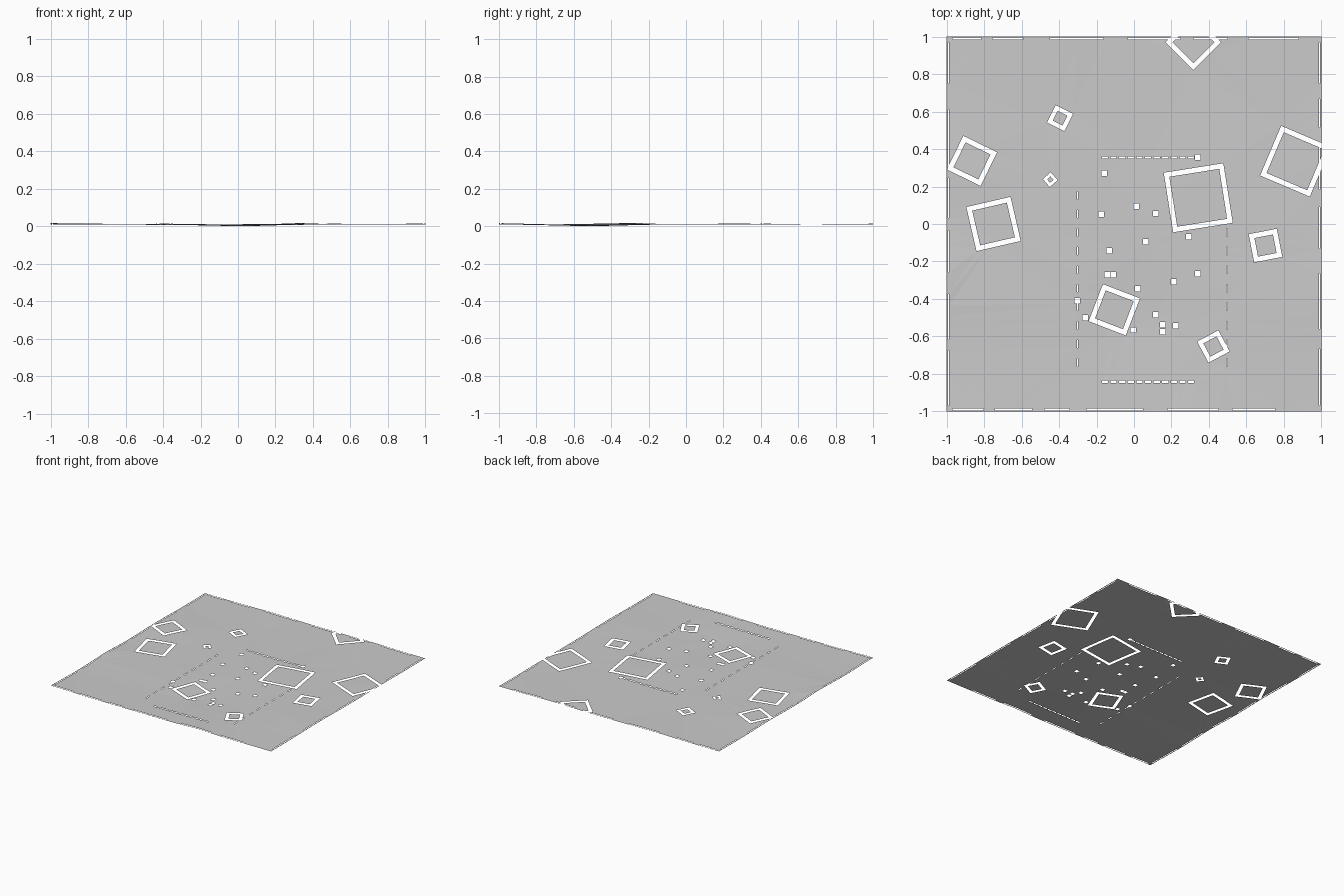
import bpy, math, random
from mathutils import Vector, Matrix
from mathutils.geometry import delaunay_2d_cdt

if "Cube" in bpy.data.objects:
    bpy.data.objects.remove(bpy.data.objects["Cube"])

random.seed(4)

# Square roads: x, y, outer side, angle in degrees, road width
ROADS = [(-.865, .337, .20, -26, .026), (-.75, 0, .242, 13, .026), (-.395, .565, .104, -27, .023),
         (-.447, .237, .056, 41, .016), (.317, .97, .21, 45, .026), (.862, .335, .288, -23, .026),
         (.343, .14, .322, 9, .026), (.702, -.115, .153, 11, .026), (-.105, -.458, .212, -21, .026),
         (.424, -.654, .128, 28, .024)]
# Small square openings
PADS = [(.34, .357), (-.158, .271), (.013, .094), (-.174, .051), (.115, .056), (.062, -.094),
        (.292, -.067), (-.131, -.142), (-.142, -.271), (-.11, -.271), (.34, -.265), (.212, -.308),
        (.019, -.346), (-.303, -.41), (-.26, -.501), (.115, -.485), (-.003, -.566), (.153, -.539),
        (.223, -.544), (.153, -.576)]


class Box:
    """Rotated rectangle used both as a contour and as an inside test."""
    def __init__(self, x, y, w, h, angle=0):
        self.c, self.w, self.h = Vector((x, y)), w / 2, h / 2
        self.rot = Matrix.Rotation(math.radians(angle), 2)

    def corners(self):
        return [self.c + self.rot @ Vector((a * self.w, b * self.h))
                for a, b in ((-1, -1), (1, -1), (1, 1), (-1, 1))]

    def contains(self, p):
        q = self.rot.transposed() @ (p - self.c)
        return abs(q.x) < self.w and abs(q.y) < self.h


# Collect the cut regions
rings = [(Box(x, y, s, s, a), Box(x, y, s - 2 * w, s - 2 * w, a)) for x, y, s, a, w in ROADS]
slots = [Box(x, y, .029, .029) for x, y in PADS]
for i in range(11):                                   # dashed lines, front and back
    for y in (.355, -.842):
        slots.append(Box(-.155 + i * .046, y, .033, .011))
for i in range(10):                                   # dashed lines, left and right
    for x in (-.302, .496):
        slots.append(Box(x, .152 - i * .099, .007, .042))
for side in range(4):                                 # thin broken gap along the border
    t = -.97
    while t < .8:
        n = random.uniform(.12, .32)
        m = min(t + n, .97)
        mid, size = (t + m) / 2, m - t
        d = .990 if side % 2 else -.990
        slots.append(Box(mid, d, size, .009) if side < 2 else Box(d, mid, .007, size))
        t = m + random.uniform(.05, .15)

# Triangulate all contours together
sheet = Box(0, 0, 2, 2)
verts, edges = [], []
for box in [sheet] + [b for r in rings for b in r] + slots:
    pts = box.corners()
    start, loop = len(verts), []
    for a, b in zip(pts, pts[1:] + pts[:1]):
        n = max(1, int((b - a).length / .06))
        loop += [a.lerp(b, k / n) for k in range(n)]
    verts += loop
    edges += [(start + k, start + (k + 1) % len(loop)) for k in range(len(loop))]
v2, _, tris, *_ = delaunay_2d_cdt(verts, edges, [], 0, 1e-5)

# Gentle hills: x, y, height, radius
HILLS = [(-.97, -.28, .007, .16), (-.85, .3, .006, .2), (.33, -.98, .007, .13), (.52, .98, .004, .2),
         (.35, .12, .004, .2), (-.95, -.95, .006, .2), (.98, -.4, .004, .25), (-.4, 1, .004, .2),
         (0, -.55, -.008, .25)]


def height(p):
    z = .0095 + .0012 * math.sin(9 * p.x + 1) * math.cos(8 * p.y)
    for x, y, h, r in HILLS:
        z += h * math.exp(-((p.x - x) ** 2 + (p.y - y) ** 2) / r ** 2)
    return max(z, 0)


def make(name, faces):
    used = sorted({i for f in faces for i in f})
    index = {v: k for k, v in enumerate(used)}
    mesh = bpy.data.meshes.new(name)
    mesh.from_pydata([(v2[i].x, v2[i].y, height(v2[i])) for i in used], [],
                     [[index[i] for i in f] for f in faces])
    bpy.context.collection.objects.link(bpy.data.objects.new(name, mesh))


# Sort the triangles into the open sheet and the islands inside the roads
ground, islands = [], [[] for _ in rings]
for f in tris:
    c = sum((v2[i] for i in f), Vector((0, 0))) / 3
    if not sheet.contains(c) or any(s.contains(c) for s in slots):
        continue
    hit = next((k for k, (o, _) in enumerate(rings) if o.contains(c)), None)
    if hit is None:
        ground.append(f)
    elif rings[hit][1].contains(c):
        islands[hit].append(f)

make("ground_sheet", ground)
for k, faces in enumerate(islands):
    make(f"courtyard_ground_{k + 1}", faces)
